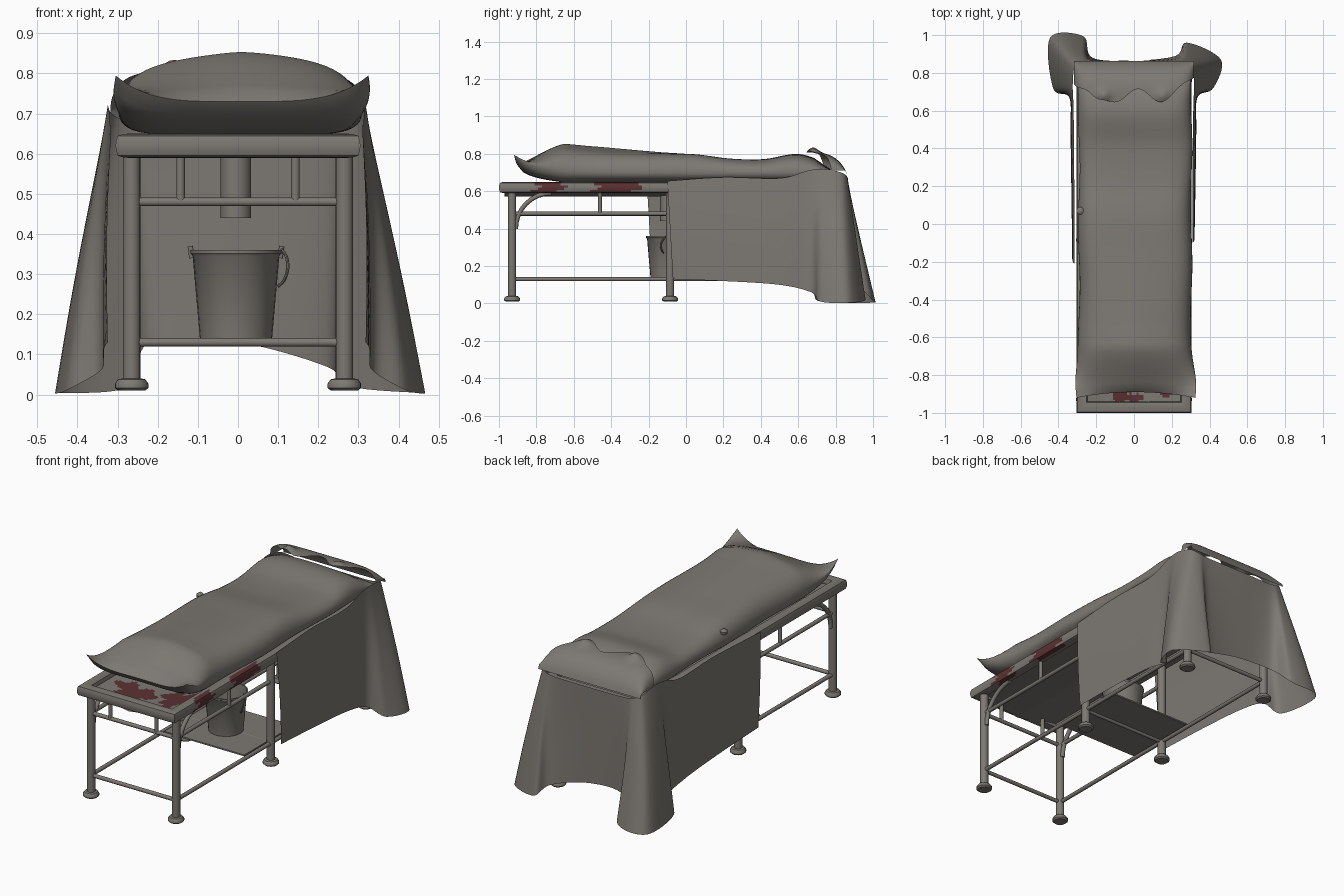
import bpy, bmesh, math
from math import sin, cos, pi, exp
from mathutils import Vector

cube = bpy.data.objects.get("Cube")
if cube:
    bpy.data.objects.remove(cube, do_unlink=True)


def material(name, rgb):
    m = bpy.data.materials.new(name)
    m.use_nodes = True
    m.diffuse_color = (*rgb, 1)
    m.node_tree.nodes["Principled BSDF"].inputs["Base Color"].default_value = (*rgb, 1)
    return m


GREY = material("warm grey", (0.205, 0.19, 0.17))
RED = material("dark red stain", (0.105, 0.03, 0.032))


def finish(name, bm, stain=None, angle=40):
    """Turn a bmesh into a smooth object; stain(centre) picks red faces."""
    bmesh.ops.recalc_face_normals(bm, faces=bm.faces)
    if stain:
        for f in bm.faces:
            f.material_index = int(stain(f.calc_center_median()))
    me = bpy.data.meshes.new(name)
    bm.to_mesh(me)
    bm.free()
    me.materials.append(GREY)
    if stain:
        me.materials.append(RED)
    ob = bpy.data.objects.new(name, me)
    bpy.context.collection.objects.link(ob)
    bpy.ops.object.select_all(action='DESELECT')
    ob.select_set(True)
    bpy.context.view_layer.objects.active = ob
    bpy.ops.object.shade_smooth_by_angle(angle=math.radians(angle))


def surface(bm, fn, nu, nv, loop_u=False):
    """Quad grid from fn(u, v) with u and v running 0..1."""
    cols = nu if loop_u else nu + 1
    g = [[bm.verts.new(fn(i / nu, j / nv)) for j in range(nv + 1)] for i in range(cols)]
    for i in range(nu):
        for j in range(nv):
            k = (i + 1) % cols
            bm.faces.new((g[i][j], g[k][j], g[k][j + 1], g[i][j + 1]))


def lathe(name, profile, x, y, n=20):
    bm = bmesh.new()
    last = len(profile) - 1

    def fn(u, v):
        r, z = profile[round(v * last)]
        return (x + r * cos(2 * pi * u), y + r * sin(2 * pi * u), z)
    surface(bm, fn, n, last, True)
    bmesh.ops.remove_doubles(bm, verts=bm.verts, dist=1e-5)
    finish(name, bm)


def tube(name, pts, r, n=10):
    """Round bar swept along a list of points."""
    bm = bmesh.new()
    pts = [Vector(p) for p in pts]
    last = len(pts) - 1

    def fn(u, v):
        i = round(v * last)
        d = (pts[min(i + 1, last)] - pts[max(i - 1, 0)]).normalized()
        ref = Vector((1, 0, 0)) if abs(d.x) < 0.7 else Vector((0, 0, 1))
        a = d.cross(ref).normalized()
        b = d.cross(a)
        return pts[i] + r * (a * cos(2 * pi * u) + b * sin(2 * pi * u))
    surface(bm, fn, n, last, True)
    bmesh.ops.holes_fill(bm, edges=[e for e in bm.edges if e.is_boundary])
    finish(name, bm)


def blend(keys, t):
    """Catmull-Rom through a list of points, t from 0 to 1."""
    k = [Vector(p) for p in keys]
    f = t * (len(k) - 1)
    i = min(int(f), len(k) - 2)
    f -= i
    a, b, c, d = k[max(i - 1, 0)], k[i], k[i + 1], k[min(i + 2, len(k) - 1)]
    return b + (c - a) * f / 2 + (a - b * 2.5 + c * 2 - d / 2) * f**2 + (b * 1.5 - a / 2 - c * 1.5 + d / 2) * f**3


# Table legs, feet, rails and braces
LEG_X, LEG_Y = 0.265, (-0.93, -0.085, 0.76)
for side, sx in (("right", -LEG_X), ("left", LEG_X)):
    for pos, y in zip(("front", "middle", "back"), LEG_Y):
        tube(f"{pos}_leg_{side}", [(sx, y, 0.03), (sx, y, 0.61)], 0.022, 16)
        lathe(f"{pos}_foot_{side}", [(0, 0.01), (0.034, 0.01), (0.042, 0.017), (0.042, 0.027), (0.034, 0.038), (0, 0.045)], sx, y)
    tube(f"low_rail_{side}", [(sx, LEG_Y[0], 0.13), (sx, LEG_Y[2], 0.13)], 0.011)
    tube(f"high_rail_{side}", [(sx, LEG_Y[0], 0.48), (sx, LEG_Y[1], 0.48)], 0.011)
    tube(f"side_strut_{side}", [(sx, -0.46, 0.48), (sx, -0.46, 0.61)], 0.011)
    tube(f"front_strut_{side}", [(sx * 0.54, LEG_Y[0], 0.48), (sx * 0.54, LEG_Y[0], 0.61)], 0.011)
    arc = [(sx, -0.72 - 0.19 * cos(a * pi / 16), 0.4 + 0.19 * sin(a * pi / 16)) for a in range(9)]
    tube(f"curved_brace_{side}", arc, 0.012)
for pos, y in zip(("front", "middle", "back"), LEG_Y):
    tube(f"{pos}_low_bar", [(-LEG_X, y, 0.13), (LEG_X, y, 0.13)], 0.011)
tube("front_high_bar", [(-LEG_X, LEG_Y[0], 0.48), (LEG_X, LEG_Y[0], 0.48)], 0.011)

# Table rim with stains on its left side
RX, Y0, Y1, N = 0.275, -0.97, 0.82, 90
path = [(-RX, Y1, -1, 1), (-RX, Y0, -1, -1), (RX, Y0, 1, -1)]
path += [(RX, Y0 + (Y1 - Y0) * i / N, 1, 0) for i in range(1, N)] + [(RX, Y1, 1, 1)]


def rim_point(u, v):
    x, y, nx, ny = path[round(u * len(path))]
    c, s = cos(2 * pi * v), sin(2 * pi * v)
    k = 0.03 / max(abs(c), abs(s)) ** 0.45
    return (x + nx * k * c, y + ny * k * c, 0.62 + k * s)


def rim_stain(c):
    wob = 0.025 * sin(c.z * 190) + 0.012 * sin(c.z * 420)
    return c.x > 0.27 and any(a < c.y + wob < b for a, b in ((-0.8, -0.66), (-0.48, -0.25)))


bm = bmesh.new()
surface(bm, rim_point, len(path), 16, True)
bmesh.ops.remove_doubles(bm, verts=bm.verts, dist=1e-5)
finish("table_rim", bm, rim_stain)


# Sloped tray with stains, and its underside
def tray_stain(c):
    for x, y, r in ((-0.08, -0.82, 0.1), (0.17, -0.78, 0.1), (0, -0.93, 0.04)):
        dx, dy = c.x - x, c.y - y
        a = math.atan2(dy, dx)
        if math.hypot(dx, dy) < r * (1 + 0.25 * sin(3 * a + x) + 0.2 * sin(7 * a)):
            return True
    return False


for name, drop, rule in (("tray", 0, tray_stain), ("tray_underside", 0.012, None)):
    bm = bmesh.new()
    surface(bm, lambda u, v: (RX * (2 * u - 1), Y0 + (Y1 - Y0) * v, 0.63 - drop - 0.045 * (1 - abs(2 * u - 1))), 44, 140)
    finish(name, bm, rule)

# Drain pipe, shelf and bucket
lathe("drain_pipe", [(0.038, 0.59), (0.038, 0.44), (0.032, 0.44), (0.032, 0.58)], -0.005, -0.1)
bm = bmesh.new()
bmesh.ops.create_cube(bm, size=1)
for v in bm.verts:
    v.co = (v.co.x * 0.5, -0.08 + v.co.y * 0.44, 0.135 + v.co.z * 0.008)
finish("shelf", bm)
BX, BY = -0.005, -0.1
lathe("bucket", [(0, 0.14), (0.09, 0.14), (0.108, 0.345), (0.114, 0.352), (0.114, 0.36), (0.106, 0.36), (0.087, 0.15), (0, 0.15)], BX, BY, 28)
for side, s in (("right", -1), ("left", 1)):
    x = BX + s * 0.11
    tube(f"bucket_ear_{side}", [(x, BY, 0.34), (x + s * 0.004, BY, 0.37)], 0.007)
hook = [(0.105, BY, 0.365), (0.12, BY - 0.02, 0.345), (0.124, BY - 0.035, 0.315), (0.115, BY - 0.03, 0.285), (0.1, BY - 0.02, 0.27)]
tube("bucket_handle", [blend(hook, i / 12) for i in range(13)], 0.004, 8)

# Closed bag: upper and lower skins meeting in a side seam
RIDGE = [(i, z) for i, z in enumerate((0.82, 0.85, 0.838, 0.825, 0.812, 0.8, 0.772, 0.768, 0.795, 0.74))]


def bag(u, v, top):
    s = 2 * u - 1
    front = exp(-v * 14)
    w = 0.298 + 0.02 * exp(-((v - 0.03) / 0.07) ** 2) + 0.005 * sin(v * 17 + s)
    y = -0.89 - 0.03 * front * s * s + 1.68 * v
    seam = 0.70 + front * (0.03 + 0.065 * s ** 4)
    ends = min(1, v / 0.14, (1 - v) / 0.06) ** 0.5
    if top:
        ridge = blend(RIDGE, v).y + 0.004 * sin(9 * v + 3 * s)
        peak = ridge - 0.045 * abs(s) ** 1.3 * max(0, 1 - v * 1.6)
        z = seam + (peak - seam) * ends * max(0, 1 - s ** 6) ** 0.5
    else:
        z = seam + (0.648 - seam) * ends * max(0, 1 - s ** 8) ** 0.5
    return (0.006 + w * s, y, z)


bm = bmesh.new()
for top in (True, False):
    surface(bm, lambda u, v: bag(0.5 - 0.5 * cos(pi * u), v, top), 32, 64)
bmesh.ops.remove_doubles(bm, verts=bm.verts, dist=1e-4)
finish("covered_bag", bm, angle=60)
lathe("bag_knot", [(0, 0.735), (0.018, 0.745), (0.02, 0.76), (0, 0.775)], -0.285, 0.07, 10)

# Hanging sheet: top edge and hem keys of the left half, mirrored for the right
EDGE = [(0.31, -0.1, 0.655), (0.31, 0.2, 0.675), (0.312, 0.5, 0.67), (0.315, 0.65, 0.71),
        (0.318, 0.74, 0.72), (0.308, 0.83, 0.7), (0.27, 0.86, 0.68), (0.2, 0.862, 0.67)]
HEM = [(0.318, -0.07, 0.13), (0.325, 0.2, 0.12), (0.33, 0.5, 0.1), (0.335, 0.67, 0.06),
       (0.42, 0.72, 0.01), (0.46, 0.87, 0.004), (0.28, 0.96, 0.02), (0.22, 0.89, 0.07)]


def mirrored(keys, middle_z):
    other = [(-x * 1.02, y, z) for x, y, z in reversed(keys)]
    other[-1] = (other[-1][0], keys[0][1] - 0.11, other[-1][2])
    return keys + [(0, 0.865, middle_z)] + other


edge, hem = mirrored(EDGE, 0.67), mirrored(HEM, 0.13)
# The right back corner spreads further than the left
hem[9:12] = [(-0.22, 0.88, 0.13), (-0.27, 0.995, 0.02), (-0.445, 0.985, 0.004)]


def skirt(u, v):
    p = blend(edge, u).lerp(blend(hem, u), v)
    p.z = max(p.z, 0.0)
    p.x += math.copysign(0.006, p.x) * sin(pi * v) * min(1, abs(p.x) * 5)
    return p


bm = bmesh.new()
surface(bm, skirt, 128, 16)
finish("sheet_skirt", bm, angle=60)


# Sheet over the head end, with a rumpled front edge
def cover(u, v):
    s = -cos(pi * u)
    x = 0.318 * s
    start = 0.68 + 0.035 * sin(x * 26 + 1) + 0.09 * s ** 6 - 0.05 * exp(-((x + 0.2) / 0.05) ** 2)
    y = start + (0.862 - start) * v
    fall = max(0, y - 0.66) / 0.205
    z = 0.672 + 0.135 * max(0, 1 - fall ** 3) ** 0.7
    z = min(z, 0.71) + max(0, z - 0.71) * max(0, 1 - s ** 8) ** 0.5
    for bx, h in ((-0.16, 0.028), (0.15, 0.022), (0.02, 0.006)):
        z += h * exp(-((x - bx) / 0.035) ** 2 - ((y - 0.68) / 0.035) ** 2)
    return (x, y, z)


bm = bmesh.new()
surface(bm, cover, 56, 20)
finish("sheet_cover", bm, angle=60)
